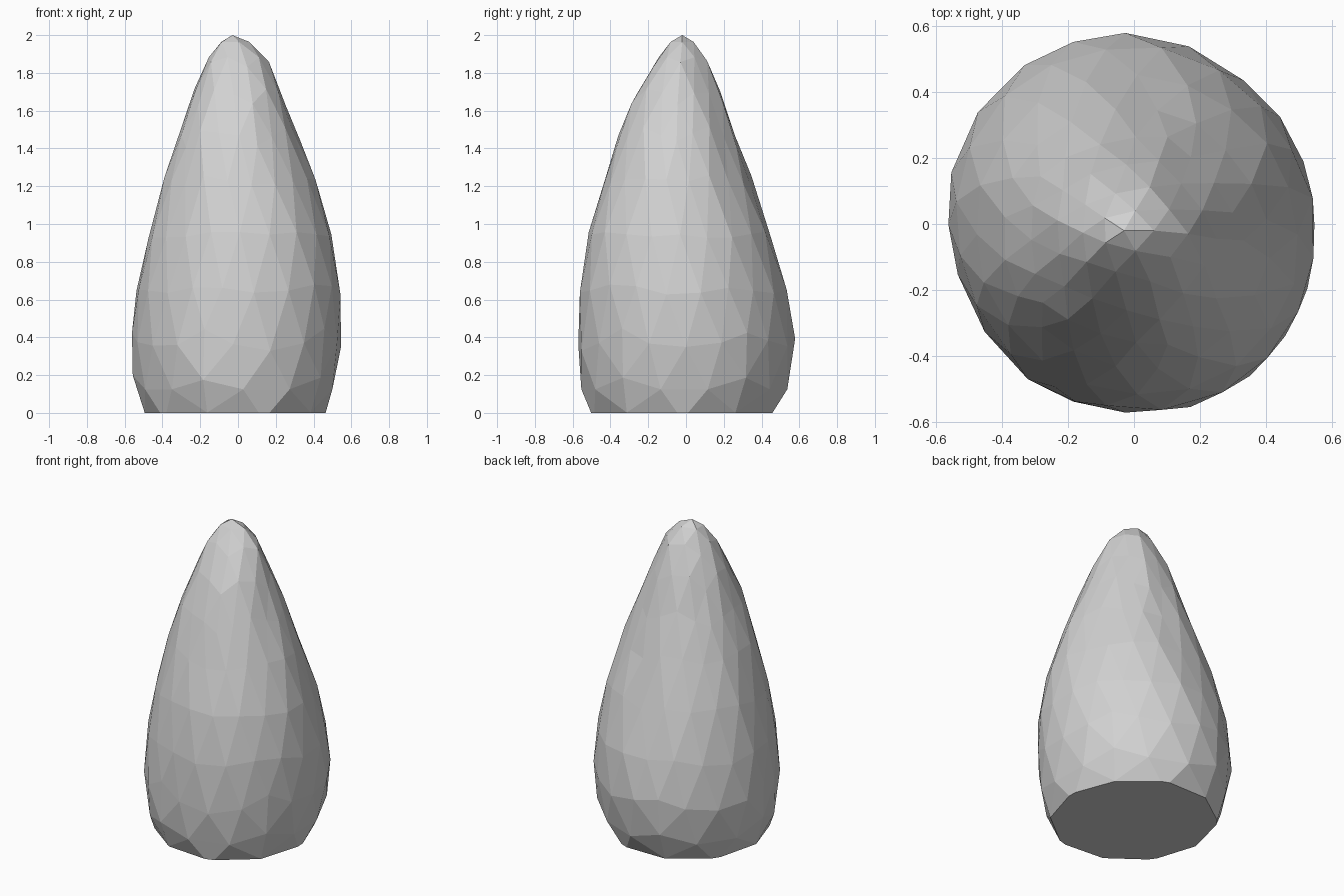
import bpy, bmesh, math, random

if "Cube" in bpy.data.objects:
    bpy.data.objects.remove(bpy.data.objects["Cube"])
random.seed(7)

# Stone material
stone = bpy.data.materials.new("stone_grey")
stone.use_nodes = True
grey = (0.64, 0.64, 0.64, 1)
stone.diffuse_color = grey
stone.node_tree.nodes["Principled BSDF"].inputs["Base Color"].default_value = grey

# Profile from tip to base: height, min x, max x, min y, max y
PROFILE = [
    (2.0, -0.03, -0.03, -0.02, -0.02),
    (1.96, -0.11, 0.07, -0.09, 0.05),
    (1.84, -0.18, 0.17, -0.18, 0.12),
    (1.64, -0.26, 0.25, -0.29, 0.20),
    (1.40, -0.35, 0.34, -0.38, 0.28),
    (1.12, -0.43, 0.45, -0.46, 0.38),
    (0.80, -0.52, 0.54, -0.54, 0.49),
    (0.50, -0.565, 0.56, -0.565, 0.56),
    (0.20, -0.565, 0.54, -0.56, 0.56),
    (0.02, -0.50, 0.47, -0.51, 0.47),
    (-0.10, -0.46, 0.43, -0.47, 0.43),
]
ROW = 0.09  # share of the half turn from tip to base covered by one profile row


def section(a):
    """Interpolate the profile at a share of the half turn."""
    f = min(a / ROW, len(PROFILE) - 1.001)
    i = int(f)
    return [p + (q - p) * (f - i) for p, q in zip(PROFILE[i], PROFILE[i + 1])]


# Faceted stone spire shaped from an icosphere
bm = bmesh.new()
bmesh.ops.create_icosphere(bm, subdivisions=3, radius=1)
for v in bm.verts:
    d = v.co.normalized()
    a = math.acos(max(-1, min(1, d.z))) / math.pi
    z, x0, x1, y0, y1 = section(a)
    t = math.atan2(d.y, d.x)
    r = 1.01 + 0.025 * math.cos(2 * (t - math.radians(118))) + random.uniform(-0.01, 0.01)
    v.co.x = (x0 + x1) / 2 + (x1 - x0) / 2 * r * math.cos(t)
    v.co.y = (y0 + y1) / 2 + (y1 - y0) / 2 * r * math.sin(t)
    v.co.z = z + (random.uniform(-0.02, 0.02) if 0.15 < a < 0.75 else 0)

# Flat cut underside
bmesh.ops.bisect_plane(bm, geom=bm.verts[:] + bm.edges[:] + bm.faces[:],
                       plane_co=(0, 0, 0), plane_no=(0, 0, -1), clear_outer=True)
bmesh.ops.holes_fill(bm, edges=[e for e in bm.edges if e.is_boundary], sides=0)
bmesh.ops.recalc_face_normals(bm, faces=bm.faces[:])

mesh = bpy.data.meshes.new("stone_spire")
bm.to_mesh(mesh)
bm.free()
mesh.materials.append(stone)
spire = bpy.data.objects.new("stone_spire", mesh)
bpy.context.collection.objects.link(spire)
